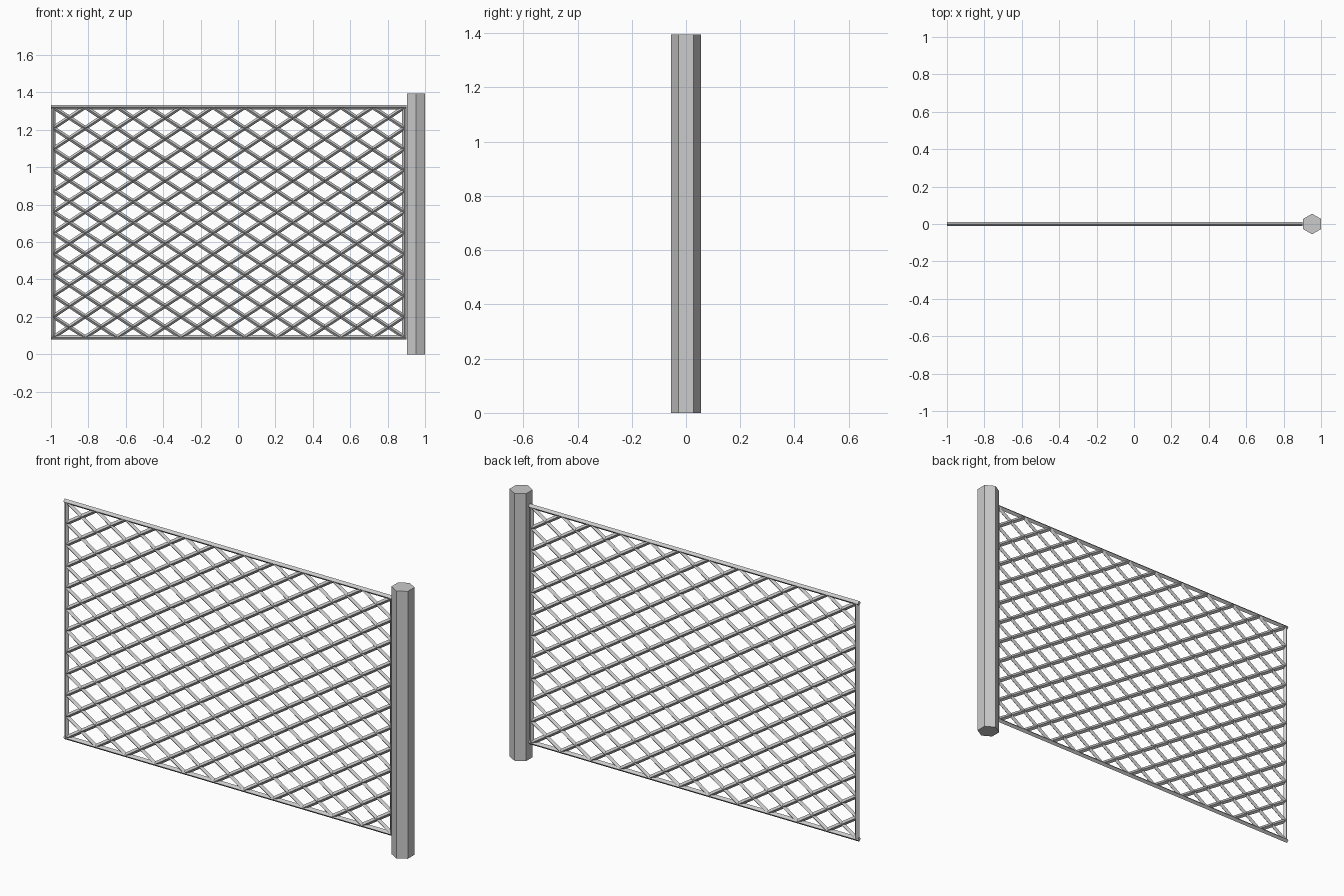
import bpy
import math
from mathutils import Vector

if "Cube" in bpy.data.objects:
    bpy.data.objects.remove(bpy.data.objects["Cube"])

X0, X1 = -0.988, 0.890      # frame centre lines
Z0, Z1 = 0.091, 1.322
N = 11                      # lattice cells in each direction
DX, DZ = (X1 - X0) / N, (Z1 - Z0) / N


def bars(name, segments, r):
    """One object of diamond-section bars lying in the xz plane."""
    verts, faces = [], []
    for (xa, za), (xb, zb) in segments:
        a, b = Vector((xa, 0, za)), Vector((xb, 0, zb))
        side = (b - a).normalized().cross(Vector((0, 1, 0))) * r
        depth = Vector((0, r, 0))
        k = len(verts)
        for p in (a, b):
            verts += [p + side, p + depth, p - side, p - depth]
        for i in range(4):
            j = (i + 1) % 4
            faces.append((k + i, k + 4 + i, k + 4 + j, k + j))
        faces += [(k, k + 1, k + 2, k + 3), (k + 7, k + 6, k + 5, k + 4)]
    mesh = bpy.data.meshes.new(name)
    mesh.from_pydata([tuple(v) for v in verts], [], faces)
    mesh.update()
    obj = bpy.data.objects.new(name, mesh)
    bpy.context.collection.objects.link(obj)
    return obj


# Hexagonal post at the right end, points facing front and back
bpy.ops.mesh.primitive_cylinder_add(vertices=6, radius=0.055, depth=1.395,
                                    location=(0.952, 0, 0.6975))
bpy.context.object.name = "post"

# Rectangular frame
e = 0.012
bars("frame_rails", [((X0 - e, z), (X1 + e, z)) for z in (Z0, Z1)], 0.012)
bars("frame_stiles", [((x, Z0), (x, Z1)) for x in (X0, X1)], 0.012)

# Crossing lattice bars, each clipped to the frame
rising, falling = [], []
for c in range(1 - N, N):
    i0, i1 = max(0, c), min(N, N + c)
    xa, xb = X0 + i0 * DX, X0 + i1 * DX
    ja, jb = (i0 - c) * DZ, (i1 - c) * DZ
    rising.append(((xa, Z0 + ja), (xb, Z0 + jb)))
    falling.append(((xa, Z1 - ja), (xb, Z1 - jb)))
bars("lattice_rising", rising, 0.011)
bars("lattice_falling", falling, 0.011)
